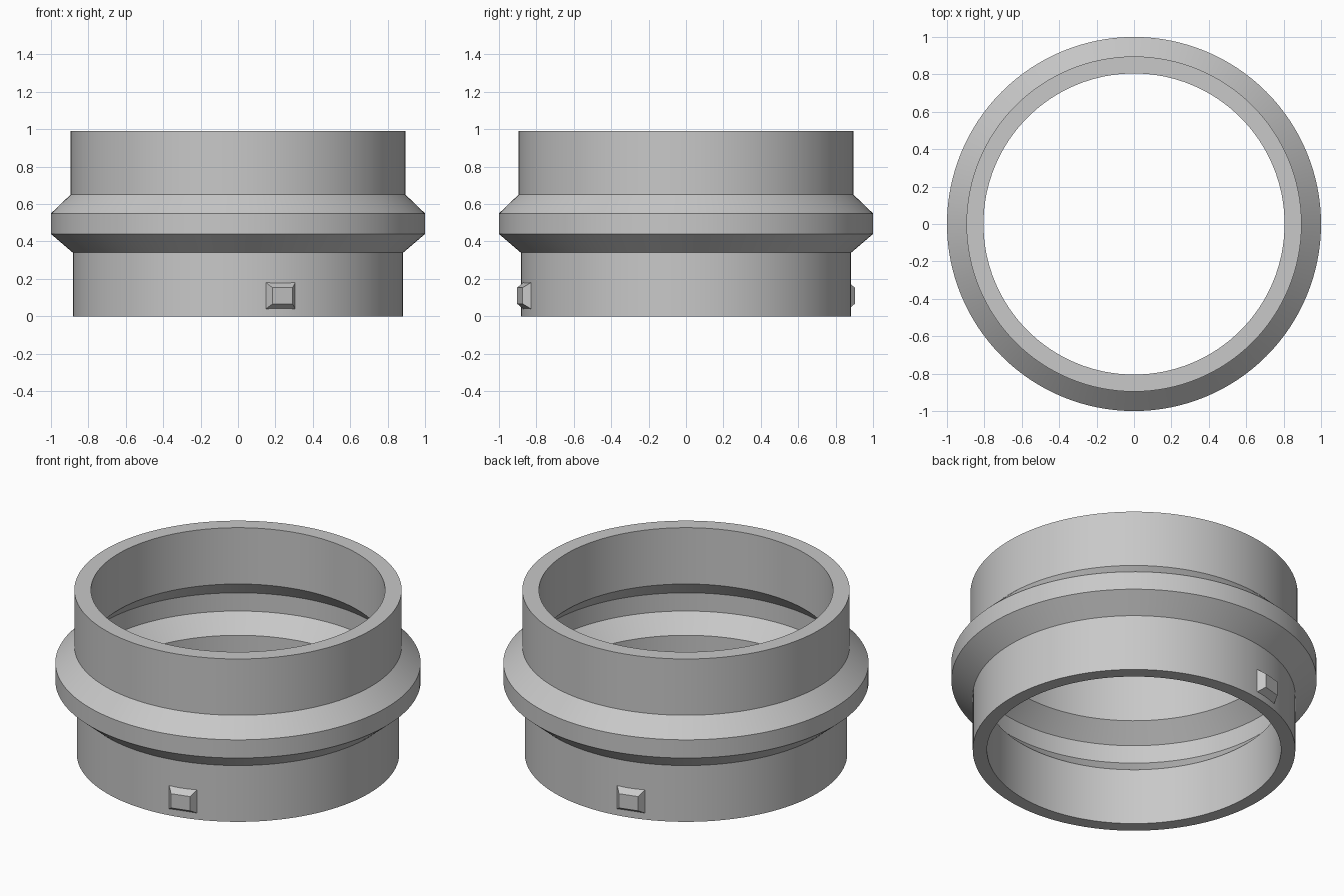
import bpy
import bmesh
import math
from mathutils import Matrix, Vector

cube = bpy.data.objects.get("Cube")
if cube:
    bpy.data.objects.remove(cube, do_unlink=True)

SEGMENTS = 128

# Single plain grey finish
grey = bpy.data.materials.new("plain grey")
colour = (0.58, 0.58, 0.58, 1.0)
grey.diffuse_color = colour
grey.use_nodes = True
grey.node_tree.nodes["Principled BSDF"].inputs["Base Color"].default_value = colour


def finish(bm, name):
    """Turn a bmesh into a named, coloured object."""
    bmesh.ops.recalc_face_normals(bm, faces=bm.faces)
    mesh = bpy.data.meshes.new(name)
    bm.to_mesh(mesh)
    bm.free()
    mesh.materials.append(grey)
    obj = bpy.data.objects.new(name, mesh)
    bpy.context.collection.objects.link(obj)
    return obj


def lathe(name, profile):
    """Revolve a closed (radius, height) profile about the z axis."""
    bm = bmesh.new()
    rings = []
    for i in range(SEGMENTS):
        a = 2 * math.pi * i / SEGMENTS
        rings.append([bm.verts.new((r * math.cos(a), r * math.sin(a), z))
                      for r, z in profile])
    n = len(profile)
    for i, ring in enumerate(rings):
        after = rings[(i + 1) % SEGMENTS]
        for j in range(n):
            k = (j + 1) % n
            bm.faces.new((ring[j], after[j], after[k], ring[k]))
    obj = finish(bm, name)
    bpy.ops.object.select_all(action='DESELECT')
    obj.select_set(True)
    bpy.context.view_layer.objects.active = obj
    bpy.ops.object.shade_smooth_by_angle(angle=math.radians(20))
    return obj


def lug(name, angle):
    """Small tapered block on the lower wall; angle is measured from the front."""
    base = (0.88, 0.081, 0.07)    # radius, half width, half height
    tip = (0.92, 0.055, 0.043)
    turn = Matrix.Rotation(angle, 4, 'Z')
    bm = bmesh.new()
    loops = []
    for r, w, h in (base, tip):
        loops.append([bm.verts.new(turn @ Vector((sx * w, -r, 0.11 + sz * h)))
                      for sx, sz in ((-1, -1), (1, -1), (1, 1), (-1, 1))])
    lower, upper = loops
    bm.faces.new(lower)
    bm.faces.new(upper)
    for i in range(4):
        j = (i + 1) % 4
        bm.faces.new((lower[i], lower[j], upper[j], upper[i]))
    return finish(bm, name)


# Ring sleeve: outer wall with a bulging collar, inner wall with a matching groove
lathe("ring_sleeve", [
    (0.883, 0.0), (0.883, 0.34), (1.0, 0.44), (1.0, 0.55),
    (0.896, 0.65), (0.896, 0.99),
    (0.805, 0.99), (0.805, 0.65), (0.905, 0.55), (0.905, 0.44),
    (0.805, 0.34), (0.805, 0.0),
])

# Two lugs on opposite sides
lug("front_lug", math.radians(15))
lug("back_lug", math.radians(195))
